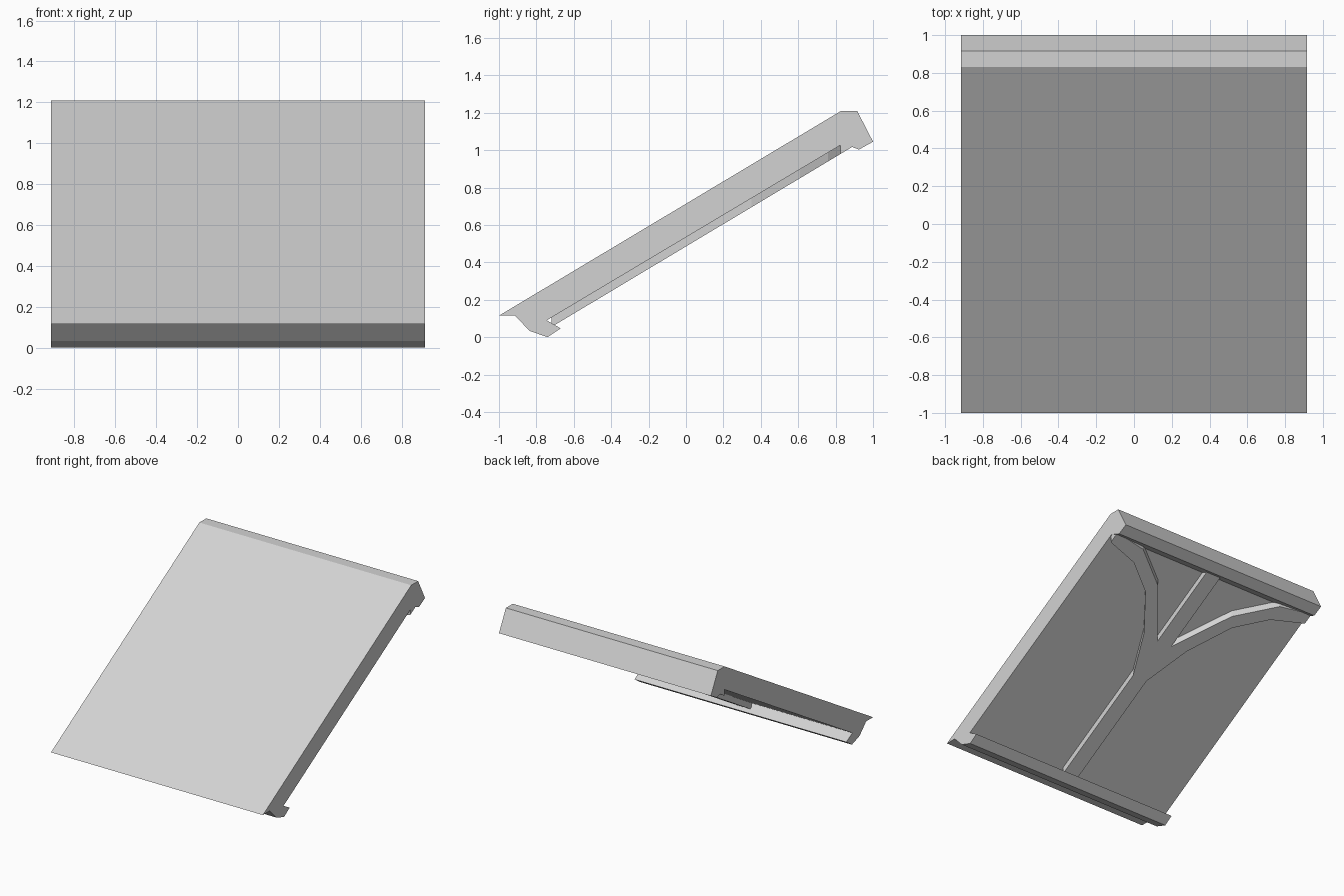
import bpy
import bmesh
from mathutils import Vector

cube = bpy.data.objects.get("Cube")
if cube:
    bpy.data.objects.remove(cube, do_unlink=True)

HALF = 0.915      # half width of the panel
SLOPE = 0.5985    # pitch of the panel
UNDER = 0.536     # height of the underside at y = 0
RIB = 0.485       # height of the rib faces at y = 0

grey = bpy.data.materials.new("plain_grey")
grey.use_nodes = True
grey.diffuse_color = (0.65, 0.65, 0.65, 1)
bsdf = grey.node_tree.nodes["Principled BSDF"]
bsdf.inputs["Base Color"].default_value = grey.diffuse_color
bsdf.inputs["Roughness"].default_value = 0.8


def prism(name, outline, offset):
    """Extrude a closed outline by an offset into a solid."""
    bm = bmesh.new()
    face = bm.faces.new([bm.verts.new(p) for p in outline])
    new = bmesh.ops.extrude_face_region(bm, geom=[face])["geom"]
    verts = [v for v in new if isinstance(v, bmesh.types.BMVert)]
    bmesh.ops.translate(bm, verts=verts, vec=Vector(offset))
    bmesh.ops.recalc_face_normals(bm, faces=bm.faces)
    mesh = bpy.data.meshes.new(name)
    bm.to_mesh(mesh)
    bm.free()
    mesh.materials.append(grey)
    obj = bpy.data.objects.new(name, mesh)
    bpy.context.collection.objects.link(obj)
    return obj


def rib(name, outline):
    """Rib drawn in plan, hung under the sloping panel and sunk into it."""
    points = [(x, y, RIB + SLOPE * y) for x, y in outline]
    return prism(name, points, (0, 0, UNDER - RIB + 0.01))


# Sloping panel with a hooked front lip and a thick back ridge
profile = [(-1, 0.115), (0.83, 1.21), (0.915, 1.21), (1, 1.045),
           (0.925, 1.003), (0.84, 1.035), (-0.745, 0.09), (-0.67, 0.047),
           (-0.74, 0.0), (-0.835, 0.033), (-0.915, 0.115)]
prism("sloping_panel", [(-HALF, y, z) for y, z in profile], (2 * HALF, 0, 0))

# Straight rib down the middle of the underside
W = 0.063
rib("centre_rib", [(-W, -0.72), (W, -0.72), (W, 0.89), (-W, 0.89)])

# Curved ribs branching to both back corners
outer = [(W, 0.065), (0.2, 0.35), (0.405, 0.61), (0.64, 0.76), (HALF - 0.005, 0.825)]
inner = [(HALF - 0.005, 0.9), (0.64, 0.865), (0.345, 0.68), (W, 0.34)]
for side, sign in (("left", 1), ("right", -1)):
    rib(f"{side}_branch_rib", [(sign * x, y) for x, y in outer + inner])
